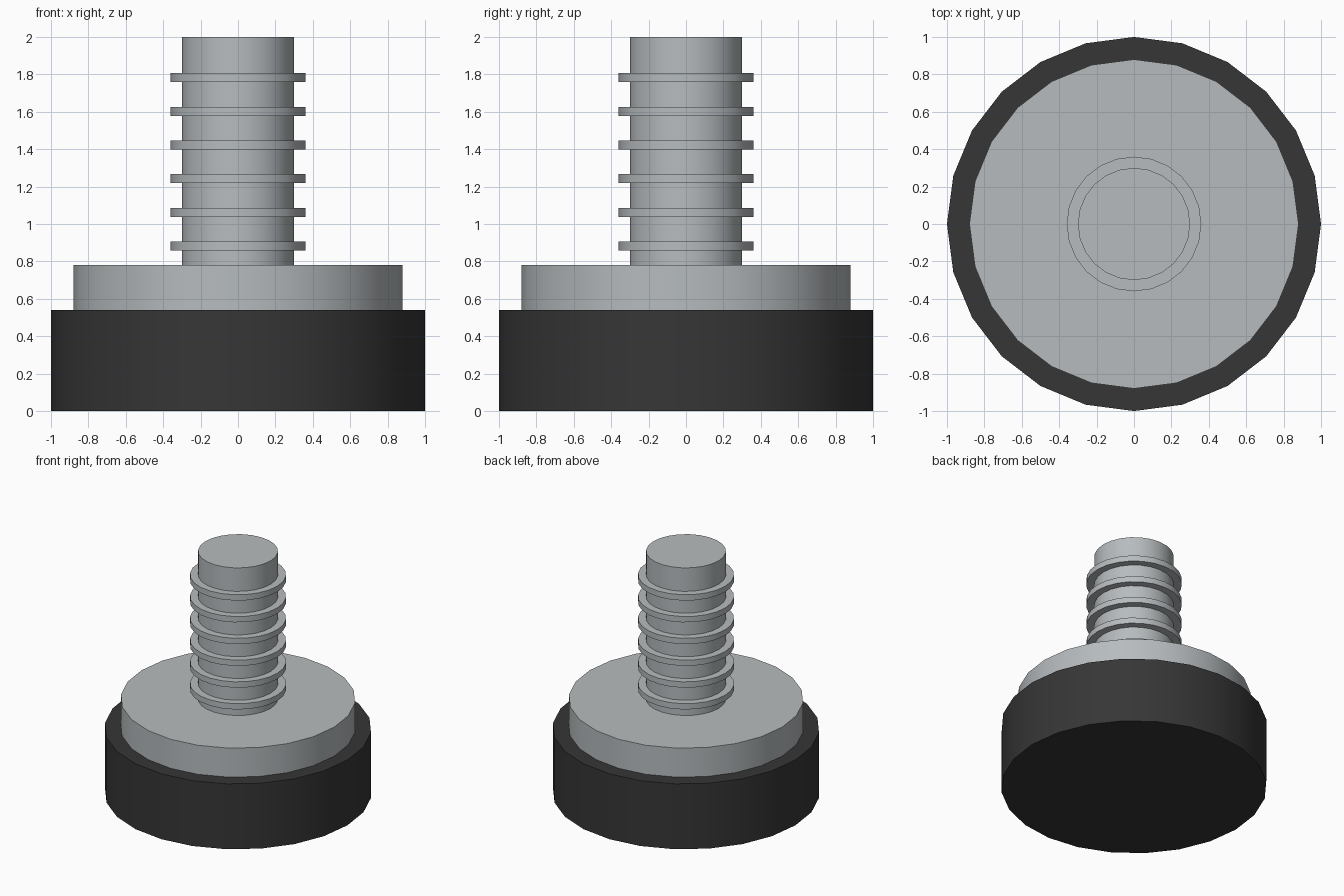
import bpy
import math

cube = bpy.data.objects.get("Cube")
if cube:
    bpy.data.objects.remove(cube, do_unlink=True)


def make_material(name, color, metallic, roughness):
    mat = bpy.data.materials.new(name)
    mat.use_nodes = True
    mat.diffuse_color = (*color, 1)
    bsdf = next(n for n in mat.node_tree.nodes if n.type == 'BSDF_PRINCIPLED')
    bsdf.inputs["Base Color"].default_value = (*color, 1)
    bsdf.inputs["Metallic"].default_value = metallic
    bsdf.inputs["Roughness"].default_value = roughness
    return mat


def cylinder(name, radius, bottom, top, mat, sides=24):
    bpy.ops.mesh.primitive_cylinder_add(
        vertices=sides, radius=radius, depth=top - bottom,
        location=(0, 0, (bottom + top) / 2))
    obj = bpy.context.object
    obj.name = name
    obj.data.materials.append(mat)
    bpy.ops.object.shade_smooth_by_angle(angle=math.radians(30))
    return obj


steel = make_material("brushed steel", (0.47, 0.50, 0.515), 0.0, 0.5)
rubber = make_material("black rubber", (0.037, 0.037, 0.037), 0.0, 0.8)

# Foot: rubber pad with a steel plate on top
cylinder("rubber_pad", 1.0, 0.0, 0.54, rubber)
cylinder("steel_plate", 0.88, 0.54, 0.78, steel)

# Threaded stud: plain shaft with evenly spaced thread rings
cylinder("stud_shaft", 0.30, 0.78, 2.0, steel)
for i in range(6):
    z = 0.882 + 0.18 * i
    cylinder(f"thread_ring_{i + 1}", 0.36, z - 0.024, z + 0.024, steel)
